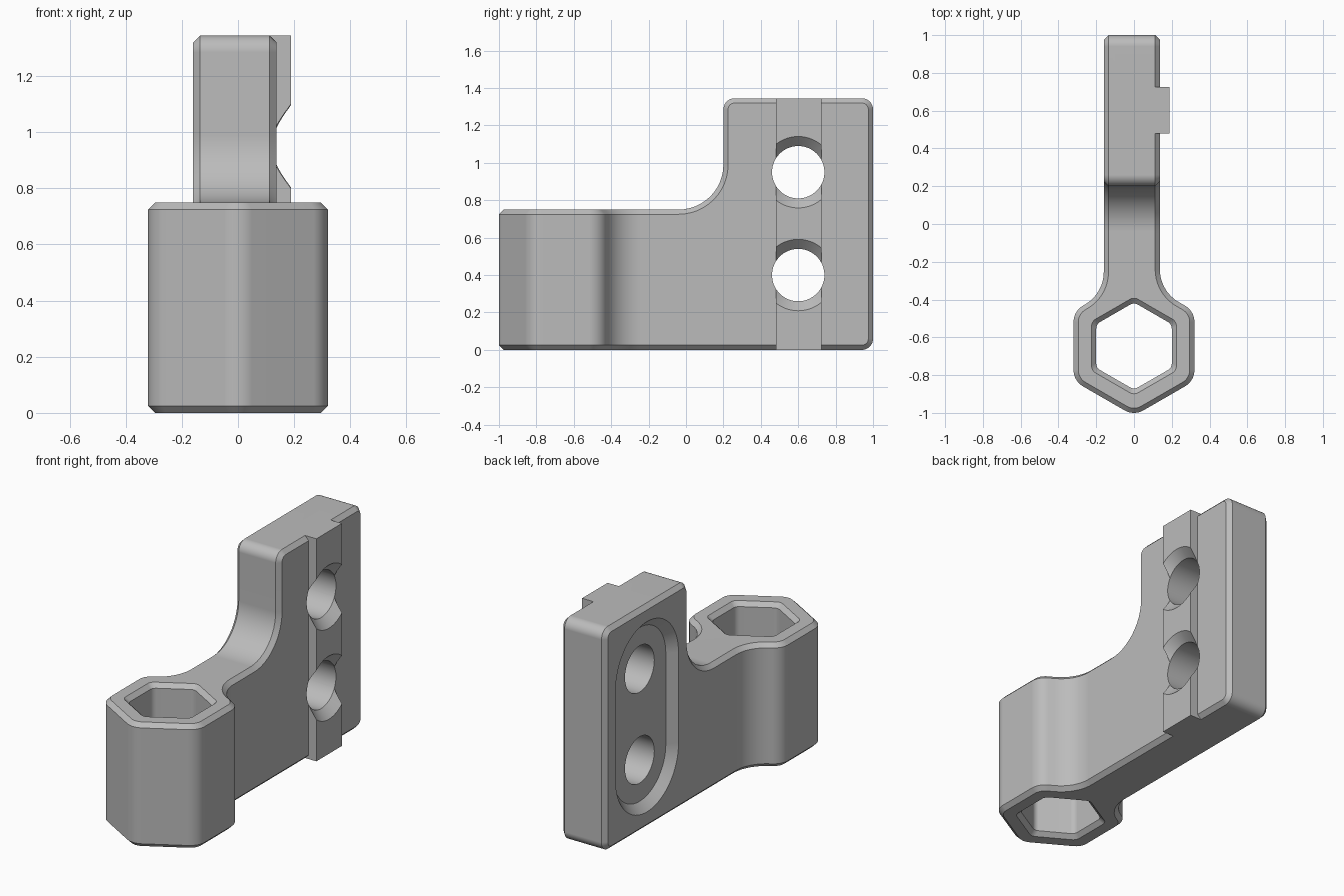
import bpy, bmesh
from math import sin, cos, tan, pi, sqrt
from mathutils import Vector

old = bpy.data.objects.get("Cube")
if old:
    bpy.data.objects.remove(old)

HEX_Y = -0.646           # centre of the hexagonal socket
TOP, SHELF = 1.345, 0.75  # plate and arm heights
LEFT, RIGHT = 0.137, -0.16
BOLT_Y, BOLT_Z = 0.60, (0.40, 0.95)
CHAMFER = 0.025

grey = bpy.data.materials.new("grey_plastic")
grey.use_nodes = True
grey.diffuse_color = (0.5, 0.5, 0.5, 1)
grey.node_tree.nodes["Principled BSDF"].inputs["Base Color"].default_value = (0.5, 0.5, 0.5, 1)


def rounded(corners, steps=10):
    """Outline from (a, b, radius) corners, each replaced by a tangent arc."""
    out = []
    for i, (a, b, r) in enumerate(corners):
        p = Vector((a, b))
        if r == 0:
            out.append(p)
            continue
        u = (Vector(corners[i - 1][:2]) - p).normalized()
        v = (Vector(corners[(i + 1) % len(corners)][:2]) - p).normalized()
        half = u.angle(v) / 2
        centre = p + (u + v).normalized() * (r / sin(half))
        start = p + u * (r / tan(half)) - centre
        end = p + v * (r / tan(half)) - centre
        sweep = start.angle(end)
        for k in range(steps + 1):
            t = k / steps
            out.append(centre + (start * sin((1 - t) * sweep) + end * sin(t * sweep)) / sin(sweep))
    return out


def loft(name, rings):
    """Closed solid through matching rings of points."""
    bm = bmesh.new()
    loops = [[bm.verts.new(p) for p in ring] for ring in rings]
    n = len(loops[0])
    for lo, hi in zip(loops, loops[1:]):
        for i in range(n):
            j = (i + 1) % n
            bm.faces.new((lo[i], lo[j], hi[j], hi[i]))
    bm.faces.new(loops[0])
    bm.faces.new(loops[-1])
    bmesh.ops.recalc_face_normals(bm, faces=bm.faces)
    mesh = bpy.data.meshes.new(name)
    bm.to_mesh(mesh)
    bm.free()
    mesh.materials.append(grey)
    obj = bpy.data.objects.new(name, mesh)
    bpy.context.collection.objects.link(obj)
    return obj


def at_z(outline, z):
    return [(p.x, p.y, z) for p in outline]


def at_x(outline, x):
    return [(x, p.x, p.y) for p in outline]


def hexagon(apothem, r):
    R = apothem * 2 / sqrt(3)
    return rounded([(R * sin(k * pi / 3), HEX_Y + R * cos(k * pi / 3), r) for k in range(6)], 6)


def circle(y, z, r, n=64):
    return [Vector((y + r * cos(2 * pi * k / n), z + r * sin(2 * pi * k / n))) for k in range(n)]


def stadium(r, n=32):
    low, high = BOLT_Z
    arc = [k * pi / n for k in range(n + 1)]
    return ([Vector((BOLT_Y + r * cos(a), high + r * sin(a))) for a in arc] +
            [Vector((BOLT_Y - r * cos(a), low - r * sin(a))) for a in arc])


# Plan outline: hexagonal socket blending into a straight arm
A = 0.32
R = A * 2 / sqrt(3)
plan = rounded([
    (0, HEX_Y - R, 0.1), (A, HEX_Y - R / 2, 0.1), (A, HEX_Y + R / 2, 0.1),
    (LEFT, HEX_Y + R - LEFT / sqrt(3), 0.2), (LEFT, 1.2, 0),
    (RIGHT, 1.2, 0), (RIGHT, HEX_Y + R + RIGHT / sqrt(3), 0.2),
    (-A, HEX_Y + R / 2, 0.1), (-A, HEX_Y - R / 2, 0.1)])
body = loft("socket_bracket", [at_z(plan, -0.2), at_z(plan, 1.6)])

# Side outline: low arm sweeping up into the mounting plate
side = rounded([(-1.2, 0, 0), (1, 0, 0.06), (1, TOP, 0.06),
                (0.2, TOP, 0.06), (0.2, SHELF, 0.24), (-1.2, SHELF, 0)], 12)
side_profile = loft("side_profile", [at_x(side, -0.6), at_x(side, 0.6)])

# Locating rib on the left face
rib_outline = [Vector(p) for p in ((0.48, 0), (0.724, 0), (0.724, TOP), (0.48, TOP))]
rib = loft("locating_rib", [at_x(rib_outline, 0.05), at_x(rib_outline, 0.188)])

# Hexagonal through hole, chamfered at both ends
wide, narrow = hexagon(0.2 + 2 * CHAMFER, 0.05), hexagon(0.2, 0.04)
socket = loft("socket_cutter", [
    at_z(wide, -CHAMFER), at_z(narrow, CHAMFER),
    at_z(narrow, SHELF - CHAMFER), at_z(wide, SHELF + CHAMFER)])

# Sunken oval pocket on the right face
pocket = loft("pocket_cutter", [
    at_x(stadium(0.35), RIGHT - 0.05), at_x(stadium(0.25), RIGHT + 0.05)])

# Countersunk bolt holes
bolts = [loft("bolt_cutter", [
    at_x(circle(BOLT_Y, z, 0.14), -0.4), at_x(circle(BOLT_Y, z, 0.14), LEFT),
    at_x(circle(BOLT_Y, z, 0.24), LEFT + 0.1)]) for z in BOLT_Z]


def boolean(other, operation):
    mod = body.modifiers.new(other.name, "BOOLEAN")
    mod.operation, mod.object, mod.solver = operation, other, "EXACT"


boolean(side_profile, "INTERSECT")
bevel = body.modifiers.new("edge_chamfer", "BEVEL")
bevel.width, bevel.segments = CHAMFER, 1
bevel.limit_method, bevel.angle_limit = "ANGLE", 0.9
bevel.use_clamp_overlap = False
boolean(rib, "UNION")
for cutter in [socket, pocket] + bolts:
    boolean(cutter, "DIFFERENCE")

# Bake the modifiers and remove the helper solids
graph = bpy.context.evaluated_depsgraph_get()
body.data = bpy.data.meshes.new_from_object(body.evaluated_get(graph))
body.modifiers.clear()
for helper in [side_profile, rib, socket, pocket] + bolts:
    bpy.data.objects.remove(helper)
body.data.materials.clear()
body.data.materials.append(grey)
for face in body.data.polygons:
    face.material_index = 0

# Smooth the rounded parts and keep the chamfers crisp
bpy.ops.object.select_all(action="DESELECT")
body.select_set(True)
bpy.context.view_layer.objects.active = body
bpy.ops.object.shade_smooth_by_angle(angle=0.5)
weighted = body.modifiers.new("flat_faces", "WEIGHTED_NORMAL")
weighted.keep_sharp = True
